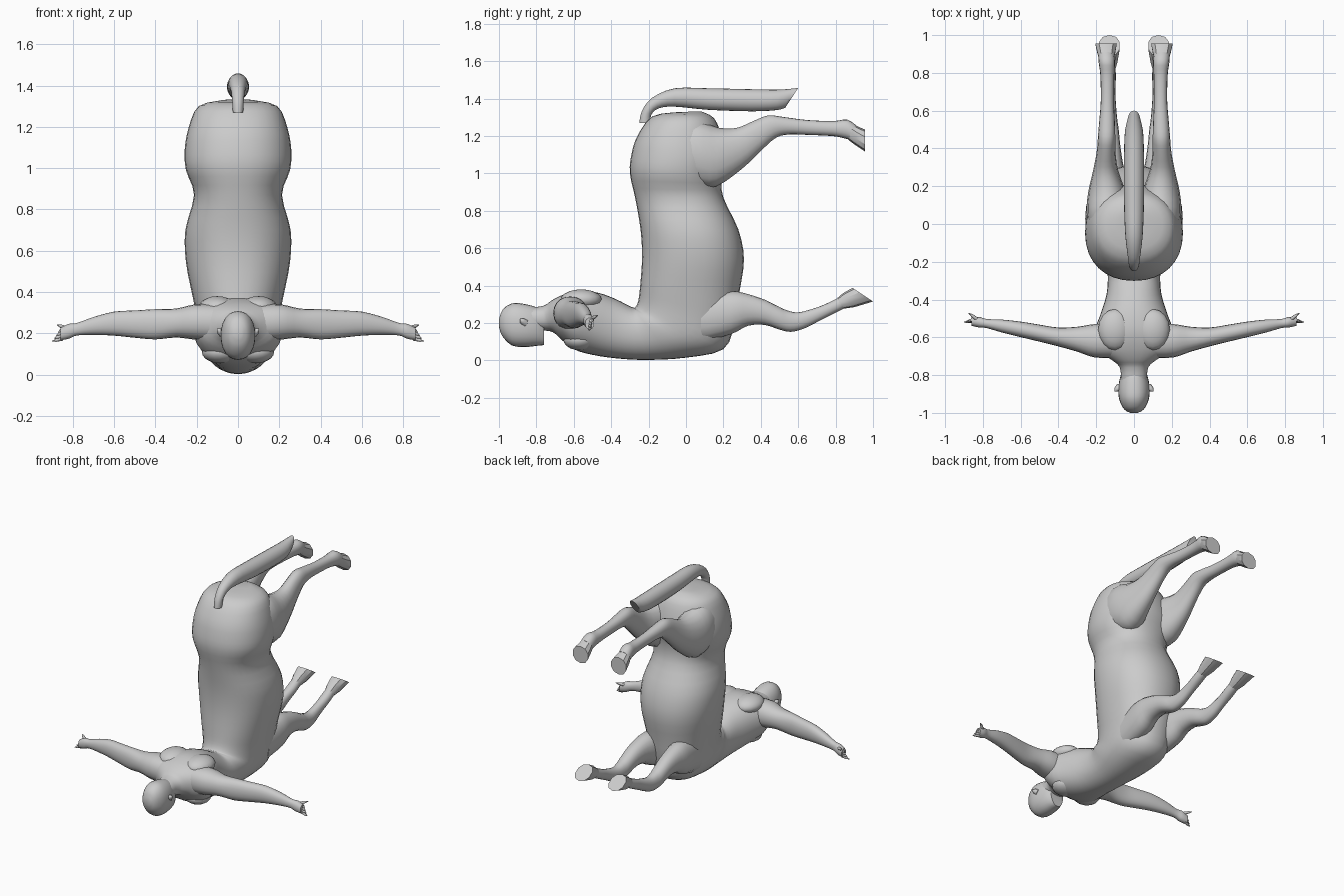
import bpy, bmesh, math
from mathutils import Vector


def spline(rows, steps):
    """Catmull-Rom interpolation of rows of numbers."""
    if steps < 2:
        return rows
    out = []
    n = len(rows)
    for i in range(n - 1):
        p = [rows[max(0, min(n - 1, i + k))] for k in (-1, 0, 1, 2)]
        for s in range(steps):
            t = s / steps
            out.append([0.5 * (2 * b + (c - a) * t + (2 * a - 5 * b + 4 * c - d) * t * t
                               + (3 * b - a - 3 * c + d) * t ** 3)
                        for a, b, c, d in zip(*p)])
    out.append(rows[-1])
    return out


def loft(name, rings, mirror=False, sides=20, power=2.2, angle=60):
    """Skin superellipse rings, each given as (centre, half axis u, half axis v)."""
    bm = bmesh.new()
    loops = []
    for c, u, v in rings:
        loop = []
        for i in range(sides):
            a = 2 * math.pi * i / sides
            ca, sa = math.cos(a), math.sin(a)
            e = 2 / power
            loop.append(bm.verts.new(c + u * math.copysign(abs(ca) ** e, ca)
                                     + v * math.copysign(abs(sa) ** e, sa)))
        loops.append(loop)
    for p, q in zip(loops, loops[1:]):
        for i in range(sides):
            j = (i + 1) % sides
            bm.faces.new((p[i], p[j], q[j], q[i]))
    bm.faces.new(loops[0])
    bm.faces.new(loops[-1])
    bmesh.ops.recalc_face_normals(bm, faces=bm.faces)
    return finish(name, bm, mirror, angle)


def finish(name, bm, mirror, angle=60):
    me = bpy.data.meshes.new(name)
    bm.to_mesh(me)
    bm.free()
    ob = bpy.data.objects.new(name, me)
    bpy.context.collection.objects.link(ob)
    bpy.ops.object.select_all(action='DESELECT')
    ob.select_set(True)
    bpy.context.view_layer.objects.active = ob
    bpy.ops.object.shade_smooth_by_angle(angle=math.radians(angle))
    if mirror:
        ob.modifiers.new("Mirror", 'MIRROR')
    return ob


def side_loft(name, rows, steps=3, **kw):
    """Rows: back point (y, z), belly point (y, z), x centre, x half width."""
    rings = []
    for y1, z1, y2, z2, x, w in spline(rows, steps):
        a, b = Vector((x, y1, z1)), Vector((x, y2, z2))
        rings.append(((a + b) / 2, (a - b) / 2, Vector((w, 0, 0))))
    return loft(name, rings, **kw)


def blob(name, loc, scale, mirror=True):
    bm = bmesh.new()
    bmesh.ops.create_uvsphere(bm, u_segments=16, v_segments=10, radius=1)
    for v in bm.verts:
        v.co = Vector(loc) + Vector(a * b for a, b in zip(v.co, scale))
    return finish(name, bm, mirror)


def spike(name, start, end, r):
    a, b = Vector(start), Vector(end)
    d = (b - a).normalized()
    u = d.orthogonal().normalized()
    v = d.cross(u)
    loft(name, [(a, u * r, v * r), (a.lerp(b, .6), u * r * .8, v * r * .8),
                (b, u * r * .2, v * r * .2)], mirror=True, sides=6, power=2)


# Barrel bending into the upper torso and neck
side_loft("body", [
    (-.04, 1.328, .08, 1.332, 0, .07), (-.18, 1.305, .15, 1.295, 0, .19),
    (-.26, 1.2, .19, 1.2, 0, .238), (-.292, 1.1, .21, 1.08, 0, .258),
    (-.30, 1.0, .19, .98, 0, .252), (-.272, .87, .2, .87, 0, .213),
    (-.243, .7, .28, .7, 0, .255), (-.235, .55, .31, .54, 0, .252),
    (-.245, .4, .285, .36, 0, .22), (-.255, .32, .26, .2, 0, .195),
    (-.27, .285, .2, .06, 0, .18), (-.28, .283, 0, .015, 0, .165),
    (-.30, .29, -.2, .003, 0, .14), (-.38, .33, -.36, .01, 0, .145),
    (-.47, .362, -.5, .03, 0, .18), (-.57, .372, -.6, .06, 0, .215),
    (-.66, .35, -.67, .115, 0, .2), (-.72, .32, -.71, .15, 0, .125),
    (-.76, .293, -.76, .16, 0, .075), (-.85, .28, -.83, .16, 0, .07)], sides=32)

# Head, face looking down
side_loft("head", [
    (-1, .22, -1, .18, 0, .02), (-.98, .272, -.982, .13, 0, .052),
    (-.93, .305, -.93, .08, 0, .078), (-.87, .303, -.86, .072, 0, .083),
    (-.8, .285, -.8, .078, 0, .07), (-.76, .26, -.758, .082, 0, .05)], sides=24)
spike("ear", (.075, -.86, .2), (.1, -.885, .22), .02)

# Shoulder blades and chest muscles
blob("shoulder_blade", (.1, -.56, .325), (.09, .11, .055))
blob("chest_muscle", (.085, -.57, .11), (.09, .085, .055))

# Arms
arm = [(.1, -.62, .09, .25, .09), (.21, -.618, .088, .255, .085), (.3, -.61, .066, .25, .07),
       (.4, -.598, .05, .244, .073), (.5, -.578, .045, .245, .066), (.6, -.558, .041, .247, .058),
       (.7, -.54, .034, .236, .043), (.78, -.527, .024, .22, .03), (.82, -.52, .028, .21, .036),
       (.86, -.515, .024, .197, .03)]
loft("arm", [(Vector((x, y, z)), Vector((0, hy, 0)), Vector((0, 0, hz)))
             for x, y, hy, z, hz in spline(arm, 3)], mirror=True)
for i in range(4):
    z = .216 - i * .014
    spike("finger", (.85, -.512, z), (.87 + .01 * i, -.505 - .005 * i, z - .012), .01)
spike("thumb", (.83, -.505, .225), (.875, -.472, .24), .011)

# Front legs and hooves
side_loft("front_leg", [
    (.08, .35, .08, .1, .11, .075), (.24, .37, .24, .14, .12, .078),
    (.33, .355, .33, .185, .125, .065), (.42, .325, .42, .19, .128, .055),
    (.5, .285, .5, .165, .13, .049), (.54, .268, .56, .153, .13, .042),
    (.6, .257, .63, .17, .13, .036), (.69, .28, .71, .21, .13, .031),
    (.76, .308, .79, .25, .13, .034), (.81, .333, .85, .28, .13, .032)],
    mirror=True, sides=16)
side_loft("front_hoof", [
    (.805, .33, .845, .277, .13, .033), (.84, .36, .9, .285, .13, .045),
    (.89, .388, 1.0, .315, .13, .057)], steps=1, mirror=True, sides=10, angle=35)

# Hind legs and hooves
side_loft("hind_leg", [
    (-.1, 1.23, -.1, .98, .13, .09), (.05, 1.28, .05, .94, .135, .115),
    (.17, 1.245, .16, .93, .143, .1), (.27, 1.243, .3, 1.025, .15, .066),
    (.36, 1.28, .4, 1.12, .148, .05), (.44, 1.31, .48, 1.19, .145, .046),
    (.52, 1.302, .55, 1.208, .143, .042), (.65, 1.285, .65, 1.206, .141, .035),
    (.79, 1.28, .78, 1.2, .141, .037), (.86, 1.288, .85, 1.187, .144, .043),
    (.91, 1.257, .885, 1.175, .147, .042)], mirror=True, sides=16)
side_loft("hind_hoof", [
    (.88, 1.275, .865, 1.182, .146, .04), (.92, 1.25, .9, 1.155, .147, .05),
    (.956, 1.235, .956, 1.118, .148, .06)], steps=1, mirror=True, sides=10, angle=35)

# Tail
side_loft("tail", [
    (-.25, 1.27, -.19, 1.27, 0, .025), (-.235, 1.335, -.185, 1.315, 0, .028),
    (-.18, 1.405, -.145, 1.348, 0, .034), (-.06, 1.455, -.06, 1.357, 0, .046),
    (.12, 1.455, .12, 1.34, 0, .053), (.35, 1.45, .35, 1.332, 0, .053),
    (.5, 1.448, .48, 1.338, 0, .048), (.6, 1.457, .53, 1.35, 0, .03)], power=2)
